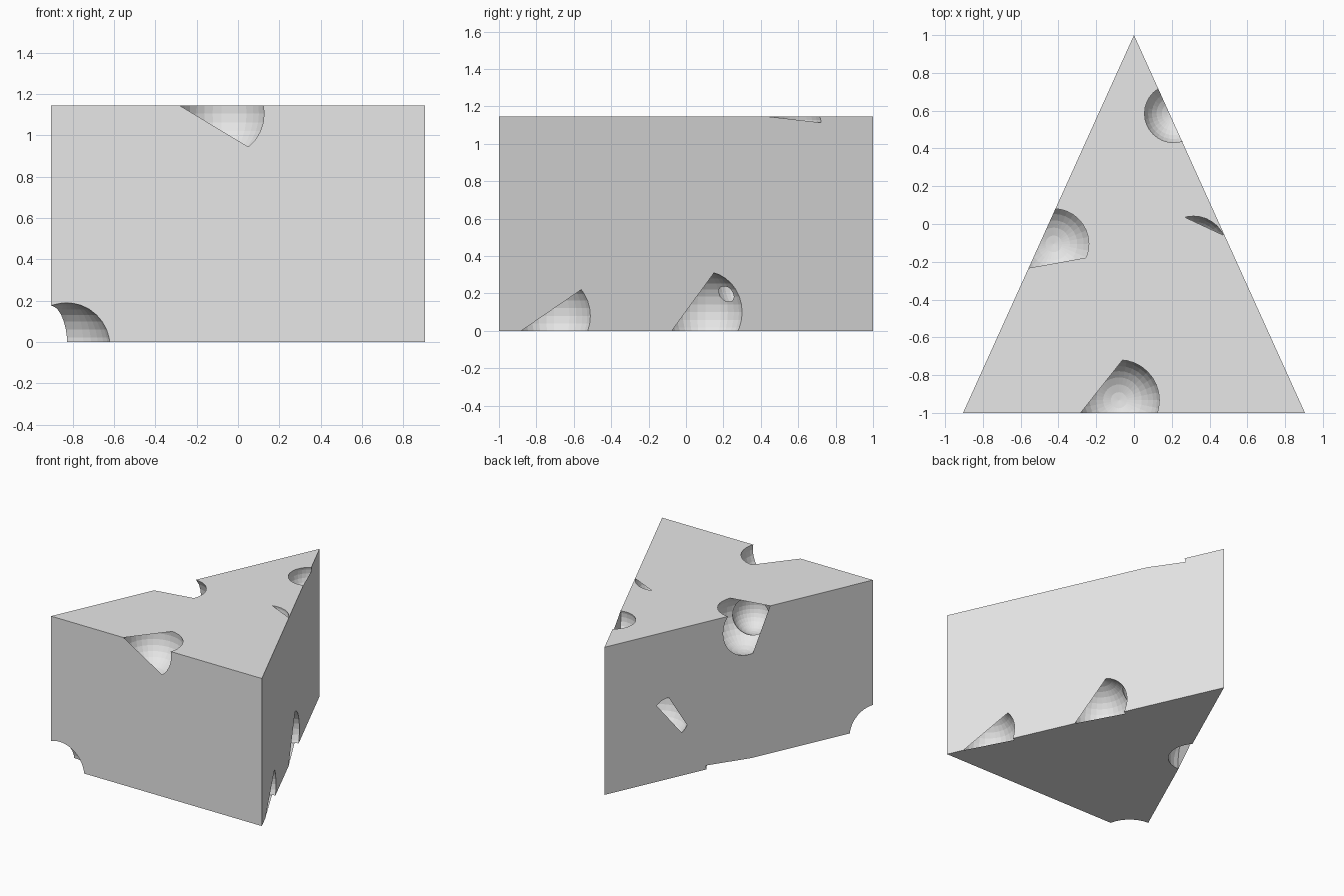
import bpy, bmesh, math
from mathutils import Vector

cube = bpy.data.objects.get("Cube")
if cube:
    bpy.data.objects.remove(cube, do_unlink=True)

HALF, H = 0.905, 1.145
SLOPE = HALF / 2

grey = bpy.data.materials.new("light_grey")
grey.use_nodes = True
grey.diffuse_color = (0.8, 0.8, 0.8, 1)
grey.node_tree.nodes["Principled BSDF"].inputs["Base Color"].default_value = (0.8, 0.8, 0.8, 1)


def make_object(name, bm):
    mesh = bpy.data.meshes.new(name)
    bm.to_mesh(mesh)
    bm.free()
    mesh.materials.append(grey)
    obj = bpy.data.objects.new(name, mesh)
    bpy.context.scene.collection.objects.link(obj)
    return obj


# Points on each wall, from two wall coordinates
def top(x, y): return Vector((x, y, H))
def bottom(x, y): return Vector((x, y, 0))
def front(x, z): return Vector((x, -1, z))
def right(y, z): return Vector((SLOPE * (1 - y), y, z))
def left(y, z): return Vector((-SLOPE * (1 - y), y, z))


NORMAL = {
    top: Vector((0, 0, 1)),
    bottom: Vector((0, 0, -1)),
    front: Vector((0, -1, 0)),
    right: Vector((1, SLOPE, 0)).normalized(),
    left: Vector((-1, SLOPE, 0)).normalized(),
}

# Wedge body
bm = bmesh.new()
base = bm.faces.new([bm.verts.new(p) for p in ((-HALF, -1, 0), (HALF, -1, 0), (0, 1, 0))])
cap = bmesh.ops.extrude_face_region(bm, geom=[base])["geom"]
bmesh.ops.translate(bm, vec=(0, 0, H), verts=[v for v in cap if isinstance(v, bmesh.types.BMVert)])
bmesh.ops.recalc_face_normals(bm, faces=bm.faces)
wedge = make_object("wedge", bm)

# Round holes: centre and radius
HOLES = {
    "front_top": ((-0.08, -0.933, 1.106), 0.218),
    "front_corner": ((-0.83, -1.04, -0.02), 0.214),
    "right_low_front": ((0.771, -0.705, 0.08), 0.213),
    "right_low_back": ((0.406, 0.103, 0.10), 0.217),
    "right_inner": ((0.165, 0.286, 0.258), 0.14),
    "right_top_back": ((0.21, 0.585, 1.095), 0.163),
    "right_top": ((0.315, -0.135, 1.13), 0.178),
    "left_top": ((-0.425, -0.105, 1.02), 0.224),
    "left_inner": ((-0.35, -0.33, 0.99), 0.15),
    "left_low": ((-0.50, 0.106, 0.05), 0.213),
    "left_middle": ((-0.092, 0.457, 0.465), 0.218),
}
cutters = []
for name, (centre, radius) in HOLES.items():
    bm = bmesh.new()
    bmesh.ops.create_uvsphere(bm, u_segments=32, v_segments=16, radius=radius)
    bmesh.ops.translate(bm, vec=centre, verts=bm.verts)
    cutter = make_object(name + "_cutter", bm)
    cutter.hide_render = True
    cutters.append(cutter)
    mod = wedge.modifiers.new(name, "BOOLEAN")
    mod.operation, mod.solver, mod.object = "DIFFERENCE", "EXACT", cutter

# Bake the cuts and drop the cutters
graph = bpy.context.evaluated_depsgraph_get()
carved = bpy.data.meshes.new_from_object(wedge.evaluated_get(graph))
wedge.modifiers.clear()
wedge.data = carved
for cutter in cutters:
    bpy.data.objects.remove(cutter, do_unlink=True)


# Flat wall pieces closing part of a hole, straight on one side
def add_flap(bm, hole, wall, start, end, steps=24):
    centre, radius = Vector(HOLES[hole][0]), HOLES[hole][1]
    n = NORMAL[wall]
    depth = (centre - wall(0, 0)).dot(n)
    middle = centre - n * depth
    ring = math.sqrt(radius ** 2 - depth ** 2)
    u = (wall(*start) - middle).normalized()
    v = n.cross(u)
    tip = wall(*end) - middle
    sweep = math.atan2(tip.dot(v), tip.dot(u)) % math.tau
    verts = []
    for i in range(steps + 1):
        a = sweep * i / steps
        r = ring * (1.015 if 0 < i < steps else 1)
        verts.append(bm.verts.new(middle + (u * math.cos(a) + v * math.sin(a)) * r))
    bm.faces.new(verts)


FLAPS = [
    ("front_top", top, (-0.06, -0.72), (-0.28, -1)),
    ("front_top", front, (-0.28, H), (0.05, 0.945)),
    ("right_low_front", right, (-0.56, 0.22), (-0.88, 0)),
    ("right_low_front", bottom, (0.85, -0.88), (0.67, -0.54)),
    ("right_low_back", right, (0.15, 0.31), (-0.08, 0)),
    ("right_low_back", bottom, (0.489, -0.08), (0.30, 0.265)),
    ("right_top_back", top, (0.21, 0.43), (0.26, 0.44)),
    ("right_top_back", right, (0.44, H), (0.735, 1.115)),
    ("right_top", top, (0.27, 0.03), (0.477, -0.06)),
    ("left_top", top, (-0.56, -0.234), (-0.25, -0.18)),
    ("left_top", left, (-0.104, 0.81), (-0.234, H)),
    ("left_low", left, (-0.1, 0), (0.21, 0.035)),
    ("left_middle", left, (0.619, 0.60), (0.418, 0.323)),
    ("left_middle", left, (0.396, 0.388), (0.522, 0.623)),
]
bm = bmesh.new()
for flap in FLAPS:
    add_flap(bm, *flap)
make_object("wall_flaps", bm)
